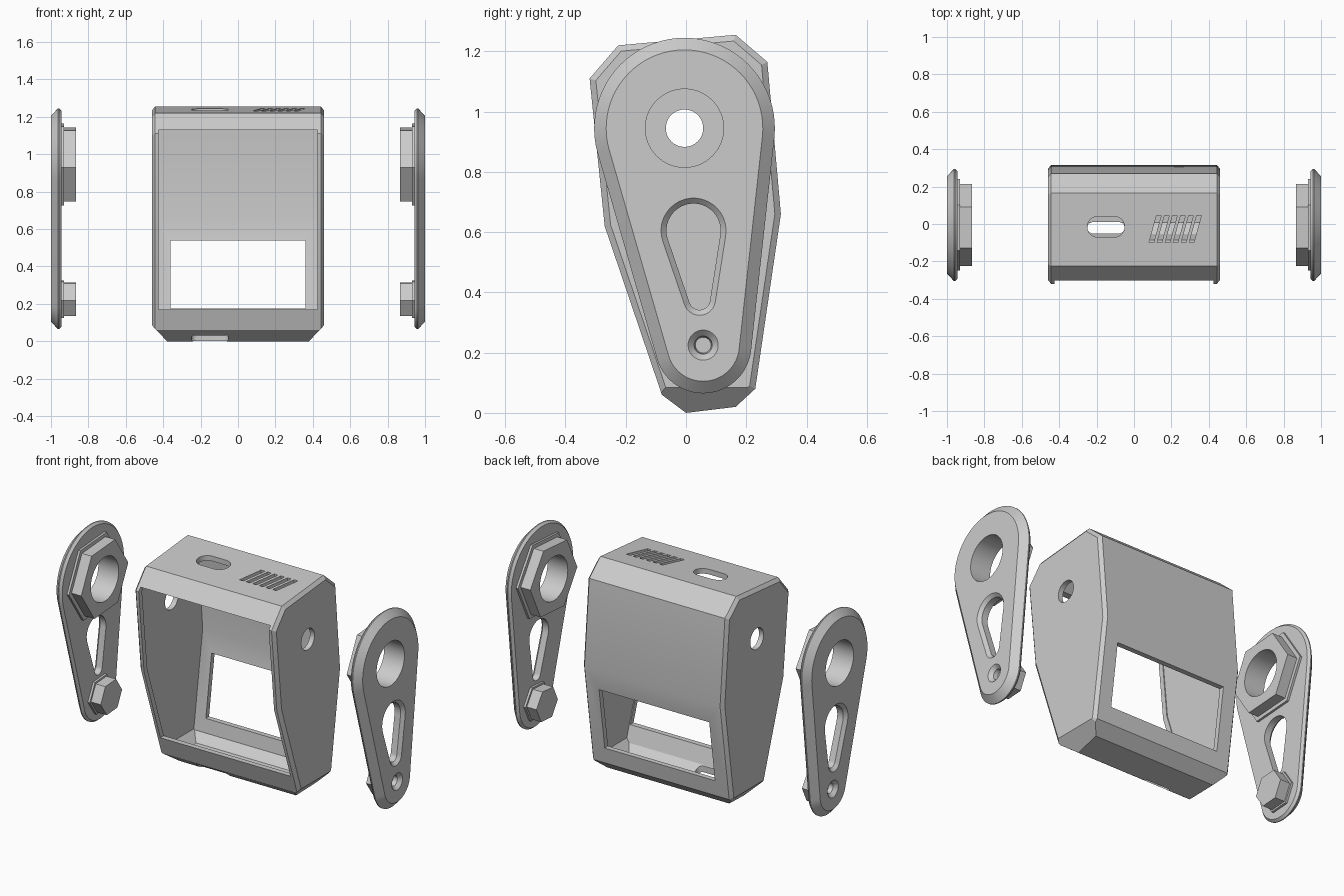
import bpy, bmesh, math
from mathutils import Vector, Matrix

if "Cube" in bpy.data.objects:
    bpy.data.objects.remove(bpy.data.objects["Cube"])

grey = bpy.data.materials.new("light grey")
grey.diffuse_color = (0.6, 0.6, 0.6, 1)
grey.use_nodes = True
grey.node_tree.nodes["Principled BSDF"].inputs["Base Color"].default_value = grey.diffuse_color


def loft(name, rings):
    """Solid through equally long rings of 3D points, capped at both ends."""
    bm = bmesh.new()
    vs = [[bm.verts.new(p) for p in r] for r in rings]
    n = len(rings[0])
    for a, b in zip(vs, vs[1:]):
        for i in range(n):
            j = (i + 1) % n
            bm.faces.new((a[i], a[j], b[j], b[i]))
    bm.faces.new(vs[0])
    bm.faces.new(vs[-1])
    bmesh.ops.recalc_face_normals(bm, faces=bm.faces)
    me = bpy.data.meshes.new(name)
    bm.to_mesh(me)
    bm.free()
    ob = bpy.data.objects.new(name, me)
    bpy.context.collection.objects.link(ob)
    return ob


def along_x(name, sections):
    """Loft of (x, [(y, z), ...]) sections."""
    return loft(name, [[(x, y, z) for y, z in pts] for x, pts in sections])


def along_z(name, pts, z0, z1):
    return loft(name, [[(x, y, z) for x, y in pts] for z in (z0, z1)])


def box(name, x, y0, y1, z0, z1):
    pts = [(y0, z0), (y1, z0), (y1, z1), (y0, z1)]
    return along_x(name, [(-x, pts), (x, pts)])


def boolean(ob, tools, op):
    """Apply booleans and remove the tools."""
    for t in tools:
        m = ob.modifiers.new("bool", 'BOOLEAN')
        m.operation, m.solver, m.object = op, 'EXACT', t
    bpy.context.view_layer.update()
    dg = bpy.context.evaluated_depsgraph_get()
    me = bpy.data.meshes.new_from_object(ob.evaluated_get(dg))
    ob.modifiers.clear()
    ob.data = me
    for t in tools:
        bpy.data.objects.remove(t)


def ngon(c, r, n=48, rot=0.0):
    return [(c[0] + r * math.cos(rot + 2 * math.pi * i / n),
             c[1] + r * math.sin(rot + 2 * math.pi * i / n)) for i in range(n)]


def teardrop(c1, r1, c2, r2, n=40):
    """Outline of two circles joined by their tangents."""
    dx, dy = c2[0] - c1[0], c2[1] - c1[1]
    phi, al = math.atan2(dy, dx), math.acos((r1 - r2) / math.hypot(dx, dy))
    pts = []
    for c, r, a0, a1 in ((c1, r1, phi + al, phi + 2 * math.pi - al),
                         (c2, r2, phi - al, phi + al)):
        for i in range(n + 1):
            a = a0 + (a1 - a0) * i / n
            pts.append((c[0] + r * math.cos(a), c[1] + r * math.sin(a)))
    return pts


def inset(pts, d):
    out = []
    for i, p in enumerate(pts):
        p = Vector(p)
        e1 = (p - Vector(pts[i - 1])).normalized()
        e2 = (Vector(pts[(i + 1) % len(pts)]) - p).normalized()
        n1, n2 = Vector((e1.y, -e1.x)), Vector((e2.y, -e2.x))
        q = p + (n1 + n2) * d / (1 + n1.dot(n2))
        out.append((q.x, q.y))
    return out


def trim_bottom(ob, x, z):
    """Cut the lower side corners at 45 degrees through (x, z)."""
    bm = bmesh.new()
    bm.from_mesh(ob.data)
    for s in (-1, 1):
        r = bmesh.ops.bisect_plane(bm, geom=bm.verts[:] + bm.edges[:] + bm.faces[:],
                                   plane_co=(s * x, 0, z), plane_no=(s, 0, -0.95),
                                   clear_outer=True)
        edges = [e for e in r["geom_cut"] if isinstance(e, bmesh.types.BMEdge)]
        bmesh.ops.contextual_create(bm, geom=edges)
    bmesh.ops.recalc_face_normals(bm, faces=bm.faces)
    bm.to_mesh(ob.data)
    bm.free()


# Housing: bevelled prism, hollowed out
profile = [(-0.32, 1.11), (-0.225, 1.22), (0.165, 1.255), (0.27, 1.165), (0.315, 0.66),
           (0.23, 0.08), (0.165, 0.02), (0.0, 0.0), (-0.08, 0.06), (-0.27, 0.62)]
small = inset(profile, 0.02)
body = along_x("housing", [(-0.46, small), (-0.443, profile), (0.443, profile), (0.46, small)])
trim_bottom(body, 0.46, 0.085)
core = inset(profile, 0.03)
cavity = along_x("cavity", [(-0.43, core), (0.43, core)])
trim_bottom(cavity, 0.43, 0.1)

# Openings: front, rear window, axle holes, port slots, slanted vents
axle = (-0.005, 0.945)
cuts = [cavity,
        box("front_opening", 0.425, -1, -0.05, 0.17, 1.13),
        box("rear_window", 0.36, 0.12, 0.6, 0.175, 0.54),
        along_x("axle_hole", [(x, ngon(axle, 0.062)) for x in (-0.6, 0.6)])]
for y, r, z0, z1 in ((-0.015, 0.055, 1.1, 1.4), (-0.02, 0.03, -0.1, 0.13)):
    cuts.append(along_z("port", teardrop((-0.25 + r, y), r, (-0.05 - r, y), r, 12), z0, z1))
for i in range(6):
    x = 0.08 + 0.043 * i
    cuts.append(along_z("vent", [(x, -0.1), (x + 0.025, -0.1),
                                 (x + 0.065, 0.045), (x + 0.04, 0.045)], 1.1, 1.4))
boolean(body, cuts, 'DIFFERENCE')

# Side arm: chamfered teardrop plate with two hexagonal bosses
pivot = (0.057, 0.225)
tilt = math.radians(4)


def outline(d):
    return teardrop(axle, 0.30 - d, pivot, 0.16 - d)


arm = along_x("right_arm", [(0.943, outline(0.012)), (0.957, outline(0)),
                            (0.963, outline(0)), (1.0, outline(0.04))])
bosses = []
for c, r, step in ((axle, 0.22, 0.025), (pivot, 0.1, 0.012)):
    base, top = ngon(c, r + step, 6, tilt), ngon(c, r, 6, tilt)
    bosses.append(along_x("boss", [(0.867, top), (0.93, top), (0.93, base), (0.95, base)]))
boolean(arm, bosses, 'UNION')


# Bore, chamfered slot and countersunk screw seat
def slot(d):
    return teardrop((0.025, 0.605), 0.108 - d, (0.045, 0.377), 0.053 - d, 20)


boolean(arm, [
    along_x("bore", [(x, ngon(axle, 0.13, 64)) for x in (0.8, 1.1)]),
    along_x("slot", [(0.9, slot(0.018)), (0.982, slot(0.018)), (1.0, slot(0)), (1.02, slot(-0.02))]),
    along_x("seat", [(0.955, ngon(pivot, 0.026)), (0.98, ngon(pivot, 0.03)),
                     (1.0, ngon(pivot, 0.05)), (1.01, ngon(pivot, 0.06))]),
], 'DIFFERENCE')

# Mirrored arm
left = bpy.data.objects.new("left_arm", arm.data.copy())
bpy.context.collection.objects.link(left)
left.data.transform(Matrix.Scale(-1, 4, (1, 0, 0)))
left.data.flip_normals()

for ob in (body, arm, left):
    ob.data.materials.clear()
    ob.data.materials.append(grey)
    bpy.ops.object.select_all(action='DESELECT')
    ob.select_set(True)
    bpy.context.view_layer.objects.active = ob
    bpy.ops.object.shade_smooth_by_angle(angle=math.radians(20))
